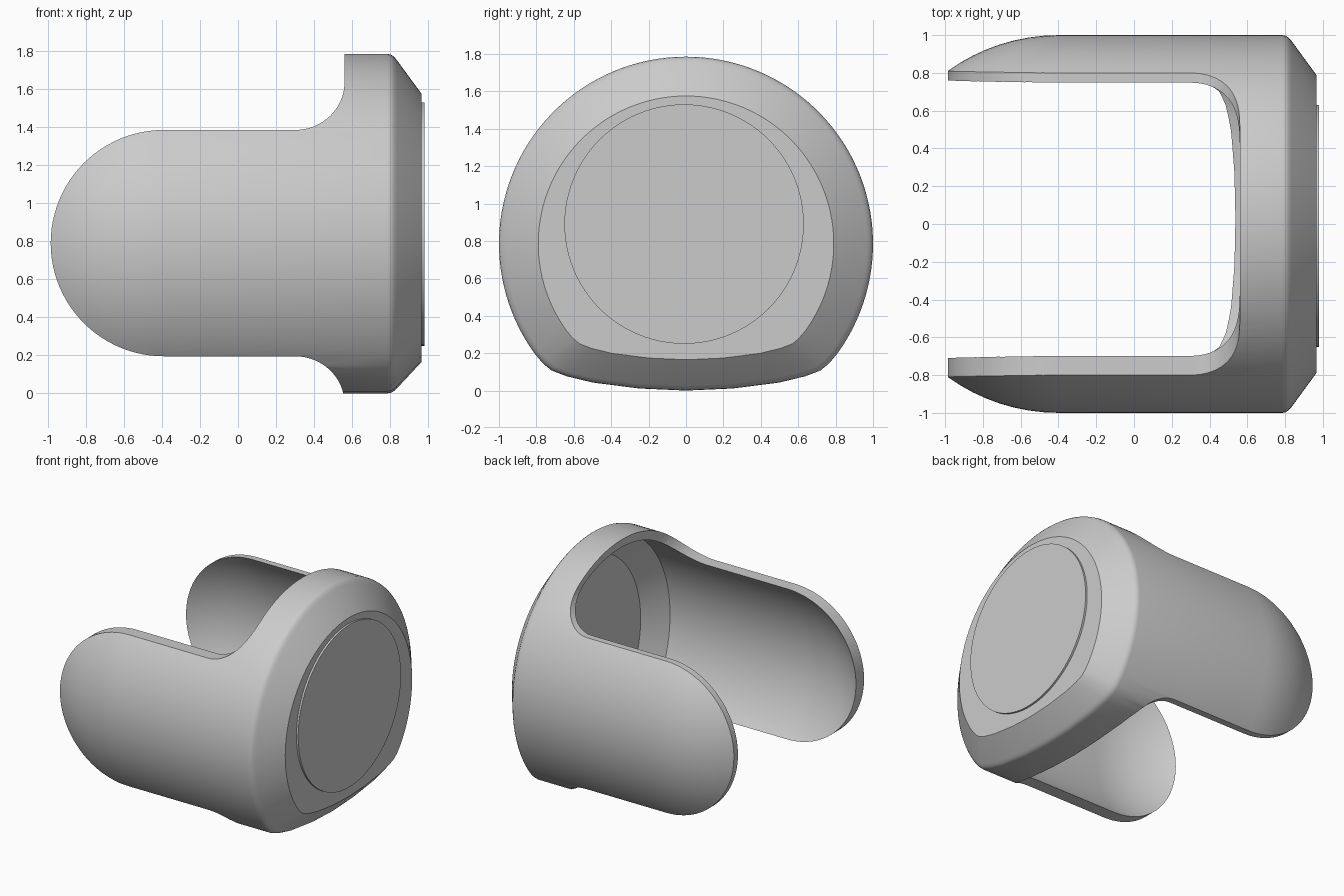
import bpy
import bmesh
from math import sin, cos, pi, radians
from mathutils import Vector

cube = bpy.data.objects.get("Cube")
if cube:
    bpy.data.objects.remove(cube, do_unlink=True)

AXIS_Z = 0.785      # height of the shell's long axis
DOME_X = -0.4       # where the arm tips start to round over


def make_object(name, bm):
    bmesh.ops.recalc_face_normals(bm, faces=bm.faces)
    mesh = bpy.data.meshes.new(name)
    bm.to_mesh(mesh)
    bm.free()
    obj = bpy.data.objects.new(name, mesh)
    bpy.context.collection.objects.link(obj)
    return obj


def arc(cx, cz, rx, rz, start, end, steps):
    angles = [radians(start + (end - start) * i / steps) for i in range(steps + 1)]
    return [(cx + rx * cos(a), cz + rz * sin(a)) for a in angles]


def section():
    # Round on top, with a flattened, soft-cornered base
    half = arc(0, 0, 1, 1, 90, -36, 44)
    half += [(0.765, -0.64), (0.72, -0.677), (0.64, -0.708), (0.5, -0.742),
             (0.25, -0.774), (0, -0.785)]
    return half + [(-y, z) for y, z in half[-2:0:-1]]


def loft(name, stations, radius, y_shift):
    # Scaled copies of the section along x, closed by a dome at the open end
    steps = 20
    dome = [(DOME_X - radius * sin(pi / 2 * i / steps), radius * cos(pi / 2 * i / steps))
            for i in range(steps)]
    bm = bmesh.new()
    rings = []
    for x, s in stations + dome:
        rings.append([bm.verts.new((x, y * s + y_shift, AXIS_Z + z * s))
                      for y, z in section()])
    for a, b in zip(rings, rings[1:]):
        for i in range(len(a)):
            j = (i + 1) % len(a)
            bm.faces.new((a[i], a[j], b[j], b[i]))
    bm.faces.new(rings[0])
    bm.faces.new(rings[-1])
    return make_object(name, bm)


def side_cutter():
    # Everything outside the arm outline, with filleted necks
    outline = [(0.56, 2.3)]
    outline += arc(0.3, 1.635, 0.26, 0.25, 0, -90, 16)
    outline += arc(-0.39, 0.79, 0.595, 0.595, 90, 270, 48)
    outline += arc(0.3, -0.055, 0.26, 0.25, 90, 0, 16)
    outline += [(0.56, -0.5), (-2, -0.5), (-2, 2.3)]
    bm = bmesh.new()
    face = bm.faces.new([bm.verts.new((x, -1.5, z)) for x, z in outline])
    grown = bmesh.ops.extrude_face_region(bm, geom=[face])["geom"]
    bmesh.ops.translate(bm, vec=Vector((0, 3, 0)),
                        verts=[v for v in grown if isinstance(v, bmesh.types.BMVert)])
    return make_object("side_cutter", bm)


def subtract(target, cutter):
    cutter.hide_render = True
    mod = target.modifiers.new("cut", "BOOLEAN")
    mod.operation = "DIFFERENCE"
    mod.solver = "EXACT"
    mod.object = cutter
    bpy.context.view_layer.objects.active = target
    bpy.ops.object.modifier_apply(modifier=mod.name)
    bpy.data.objects.remove(cutter, do_unlink=True)


def smooth(obj):
    bpy.ops.object.select_all(action="DESELECT")
    obj.select_set(True)
    bpy.context.view_layer.objects.active = obj
    bpy.ops.object.shade_smooth_by_angle(angle=radians(30))


# Hollow shell with two arms
shell = loft("shell", [(0.965, 0.79), (0.835, 0.968), (0.82, 0.985),
                       (0.805, 0.996), (0.785, 1)], 1, 0)
hollow = loft("hollow_cutter", [(0.91, 0.76), (0.78, 0.94)], 0.94, 0.025)
subtract(shell, hollow)
subtract(shell, side_cutter())
smooth(shell)

# Raised round plate on the closed end
bpy.ops.mesh.primitive_cylinder_add(vertices=96, radius=0.64, depth=0.04,
                                    location=(0.96, -0.01, 0.89),
                                    rotation=(0, pi / 2, 0))
plate = bpy.context.object
plate.name = "end_plate"
smooth(plate)
